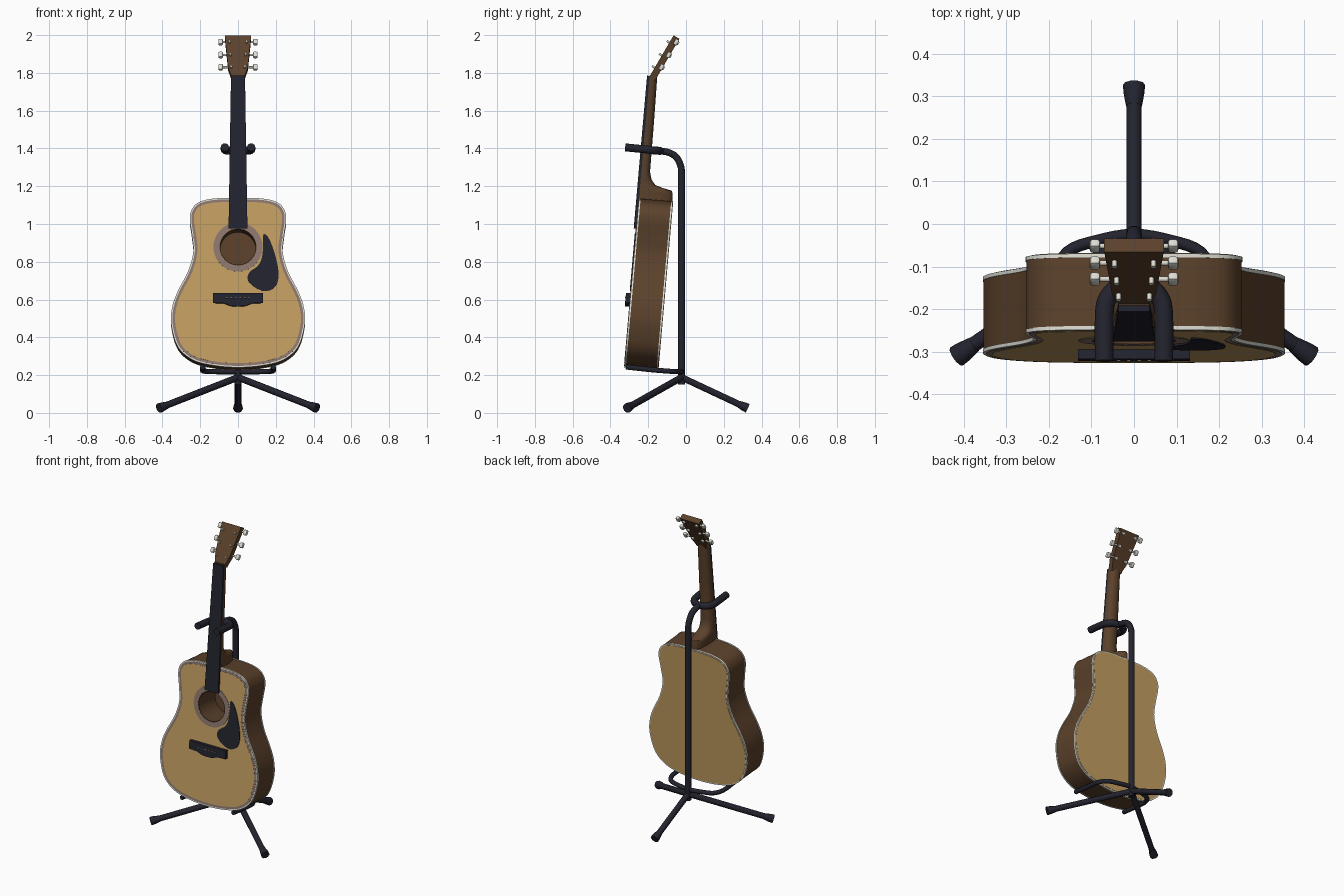
import bpy, bmesh, math
from mathutils import Matrix, Vector

if "Cube" in bpy.data.objects:
    bpy.data.objects.remove(bpy.data.objects["Cube"])

def mat(name, col):
    m = bpy.data.materials.new(name)
    m.diffuse_color = (*col, 1)
    m.use_nodes = True
    m.node_tree.nodes["Principled BSDF"].inputs["Base Color"].default_value = m.diffuse_color
    return m

SPRUCE = mat("spruce_tan", (0.56, 0.35, 0.122))
BROWN = mat("mahogany_brown", (0.105, 0.053, 0.024))
DARK = mat("black_blue", (0.017, 0.017, 0.028))
INLAY = mat("inlay_grey", (0.27, 0.19, 0.16))
WHITE = mat("ivory_white", (0.72, 0.72, 0.66))

# Guitar frame: x across, y along the neck, z out of the soundboard; leans back 5 degrees
GUITAR = Matrix.Translation((0, -0.327, 0.243)) @ Matrix.Rotation(math.radians(85), 4, 'X')
HEAD = GUITAR @ Matrix.Translation((0, 1.545, 0)) @ Matrix.Rotation(math.radians(-25.3), 4, 'X')

def add(name, bm, material, matrix=Matrix(), angle=35):
    bmesh.ops.remove_doubles(bm, verts=bm.verts, dist=1e-5)
    bmesh.ops.recalc_face_normals(bm, faces=bm.faces)
    bm.transform(matrix)
    me = bpy.data.meshes.new(name)
    bm.to_mesh(me)
    bm.free()
    me.materials.clear()
    me.materials.append(material)
    for p in me.polygons:
        p.material_index = 0
        p.use_smooth = True
    me.set_sharp_from_angle(angle=math.radians(angle))
    ob = bpy.data.objects.new(name, me)
    bpy.context.collection.objects.link(ob)
    return ob

def curve_bmesh(cu):
    ob = bpy.data.objects.new("temp", cu)
    bpy.context.collection.objects.link(ob)
    bpy.context.view_layer.update()
    me = bpy.data.meshes.new_from_object(ob.evaluated_get(bpy.context.evaluated_depsgraph_get()))
    bm = bmesh.new()
    bm.from_mesh(me)
    bpy.data.objects.remove(ob)
    bpy.data.meshes.remove(me)
    bpy.data.curves.remove(cu)
    return bm

def poly(cu, pts, closed, radii=None):
    s = cu.splines.new('POLY')
    s.points.add(len(pts) - 1)
    for i, p in enumerate(pts):
        s.points[i].co = (*p, *([0] * (3 - len(p))), 1)
        s.points[i].radius = radii[i] if radii else 1
    s.use_cyclic_u = closed

def plate(name, loops, z0, z1, material, matrix=GUITAR):
    """Flat plate from 2D loops (later loops are holes)."""
    cu = bpy.data.curves.new(name, 'CURVE')
    cu.dimensions = '2D'
    cu.fill_mode = 'BOTH'
    cu.extrude = (z1 - z0) / 2
    for l in loops:
        poly(cu, l, True)
    return add(name, curve_bmesh(cu), material, matrix @ Matrix.Translation((0, 0, (z0 + z1) / 2)))

def tube(name, pts, r, material=DARK, matrix=Matrix(), radii=None):
    cu = bpy.data.curves.new(name, 'CURVE')
    cu.dimensions = '3D'
    cu.bevel_depth = r
    cu.bevel_resolution = 3
    cu.use_fill_caps = True
    poly(cu, pts, False, radii)
    return add(name, curve_bmesh(cu), material, matrix, 40)

def smooth(pts, n=5, closed=False):
    """Catmull-Rom through the points."""
    P = [Vector(p) for p in pts]
    k, out = len(P), []
    for i in range(k if closed else k - 1):
        a, b, c, d = [P[j % k] if closed else P[max(0, min(k - 1, j))] for j in range(i - 1, i + 3)]
        for s in range(n):
            t = s / n
            out.append(0.5 * (2 * b + (c - a) * t + (2 * a - 5 * b + 4 * c - d) * t * t
                              + (3 * b - a - 3 * c + d) * t ** 3))
    return out if closed else out + [P[-1]]

def mirrored(half):
    return half + [(-x, y) for x, y in reversed(half) if x > 0]

def inset(loop, d):
    k, out = len(loop), []
    for i, p in enumerate(loop):
        t = (loop[(i + 1) % k] - loop[i - 1]).normalized()
        out.append(p + Vector((-t.y, t.x)) * d)
    return out

def circle(cx, cy, r, n=40):
    return [Vector((cx + r * math.cos(2 * math.pi * i / n), cy + r * math.sin(2 * math.pi * i / n))) for i in range(n)]

def box(name, centre, size, material, matrix, bevel=0):
    bm = bmesh.new()
    bmesh.ops.create_cube(bm, size=1, matrix=Matrix.Translation(centre) @ Matrix.Diagonal((*size, 1)))
    if bevel:
        bmesh.ops.bevel(bm, geom=bm.edges[:], offset=bevel, segments=2, profile=0.5, affect='EDGES')
    return add(name, bm, material, matrix)

# Body: brown sides, tan faces, pale binding and a real sound hole
outline = smooth(mirrored([(0, 0), (.13, .010), (.24, .04), (.318, .11), (.352, .23), (.346, .32), (.318, .40),
                           (.262, .51), (.235, .61), (.242, .70), (.253, .78), (.246, .83), (.21, .872),
                           (.13, .893), (0, .897)]), 5, True)
HC = 0.637
hole = circle(0, HC, .098)
plate("body_sides", [outline, hole], -.171, -.009, BROWN)
plate("front_binding", [inset(outline, -.002), hole], -.009, 0, WHITE)
plate("back_binding", [inset(outline, -.002)], -.180, -.171, WHITE)
plate("purfling", [inset(outline, .006), hole], -.002, .001, INLAY)
plate("soundboard", [inset(outline, .020), hole], -.002, .002, SPRUCE)
plate("back_board", [inset(outline, .006)], -.182, -.175, SPRUCE)
plate("hole_floor", [circle(0, HC, .1)], -.171, -.168, BROWN)
plate("hole_lining", [circle(0, HC, .0985), circle(0, HC, .094)], -.168, .003, BROWN)
plate("rosette", [circle(0, HC, .13), hole], 0, .004, INLAY)

# Pickguard hugging the rosette
guard = smooth([(.135, .705), (.165, .68), (.198, .59), (.215, .495), (.20, .43), (.148, .403), (.085, .425),
                (.05, .468), (.065, .507), (.103, .535), (.125, .575), (.133, .637)], 4, True)
plate("pickguard", [guard], 0, .006, DARK)

# Bridge with curved belly, saddle and pins
plate("bridge", [mirrored([(0, .320), (.04, .323), (.075, .337), (.132, .339), (.132, .392), (0, .392)])], 0, .025, DARK)
for i in range(6):
    box("bridge_pin", (-.06 + .024 * i, .366, .026), (.008, .006, .006), INLAY, GUITAR)

# Fretboard
plate("fretboard", [mirrored([(.05, .735), (.037, 1.547)])], 0, .014, DARK)

# Neck with flared heel, lofted from D-shaped sections
bm = bmesh.new()
rings = []
for v, w, d in [(.885, .048, .178), (.935, .048, .176), (.952, .048, .168), (.962, .047, .12), (.974, .046, .08),
                (1.0, .046, .058), (1.04, .045, .046), (1.3, .041, .044), (1.553, .037, .040)]:
    rings.append([bm.verts.new((w * math.cos(a), v, -d * math.sin(a) ** .7 if 0 < i < 12 else 0))
                  for i, a in enumerate([math.pi * j / 12 for j in range(13)])])
for a, b in zip(rings, rings[1:]):
    for i in range(13):
        j = (i + 1) % 13
        bm.faces.new((a[i], a[j], b[j], b[i]))
bm.faces.new(rings[0])
bm.faces.new(rings[-1])
add("neck", bm, BROWN, GUITAR, 50)

# Headstock with six tuners
plate("headstock", [mirrored([(.037, -.005), (.038, .01), (.052, .055), (.07, .251)])], -.036, 0, BROWN, HEAD)
for side in (-1, 1):
    for i, s in enumerate((.073, .148, .227)):
        x = side * (.036 + .005 * i)
        tube("tuner_post", [(x, s - .02, -.01), (x, s - .02, .016)], .006, WHITE, HEAD)
        tube("tuner_shaft", [(side * .045, s, -.03), (side * .09, s, -.03)], .006, WHITE, HEAD)
        box("tuner_button", (side * .092, s, -.03), (.025, .034, .022), WHITE, HEAD, .007)
        tube("tuner_housing", [(x, s, -.03), (x, s, -.046)], .010, WHITE, HEAD)

# Stand: pole bending forward into a neck yoke
tube("stand_pole", [(0, -.023, .15)] + [tuple(p) for p in smooth(
    [(0, -.023, 1.24), (0, -.026, 1.30), (0, -.05, 1.352), (0, -.09, 1.378), (0, -.145, 1.388)], 4)], .019)

def both_sides(half):
    return smooth([(-x, y, z) for x, y, z in reversed(half) if x > 0] + half, 4)

tube("neck_yoke", both_sides([(0, -.14, 1.387), (.035, -.147, 1.388), (.062, -.175, 1.39),
                              (.07, -.215, 1.395), (.07, -.322, 1.406)]), .022)
# Lower cradle under the body
tube("body_cradle", both_sides([(0, -.025, .218), (.09, -.04, .218), (.155, -.065, .219), (.185, -.12, .223),
                                (.187, -.20, .230), (.187, -.318, .243)]), .014)

# Tripod legs with flared rubber feet
hub = Vector((0, -.023, .188))
for foot in ((0, .327, .024), (-.418, -.312, .025), (.418, -.312, .025)):
    f = Vector(foot)
    d = (f - hub).normalized()
    tube("stand_leg", [hub, f - d * .02], .018)
    tube("leg_foot", [f - d * .055, f - d * .02, f], .026, radii=[.72, .95, 1])
